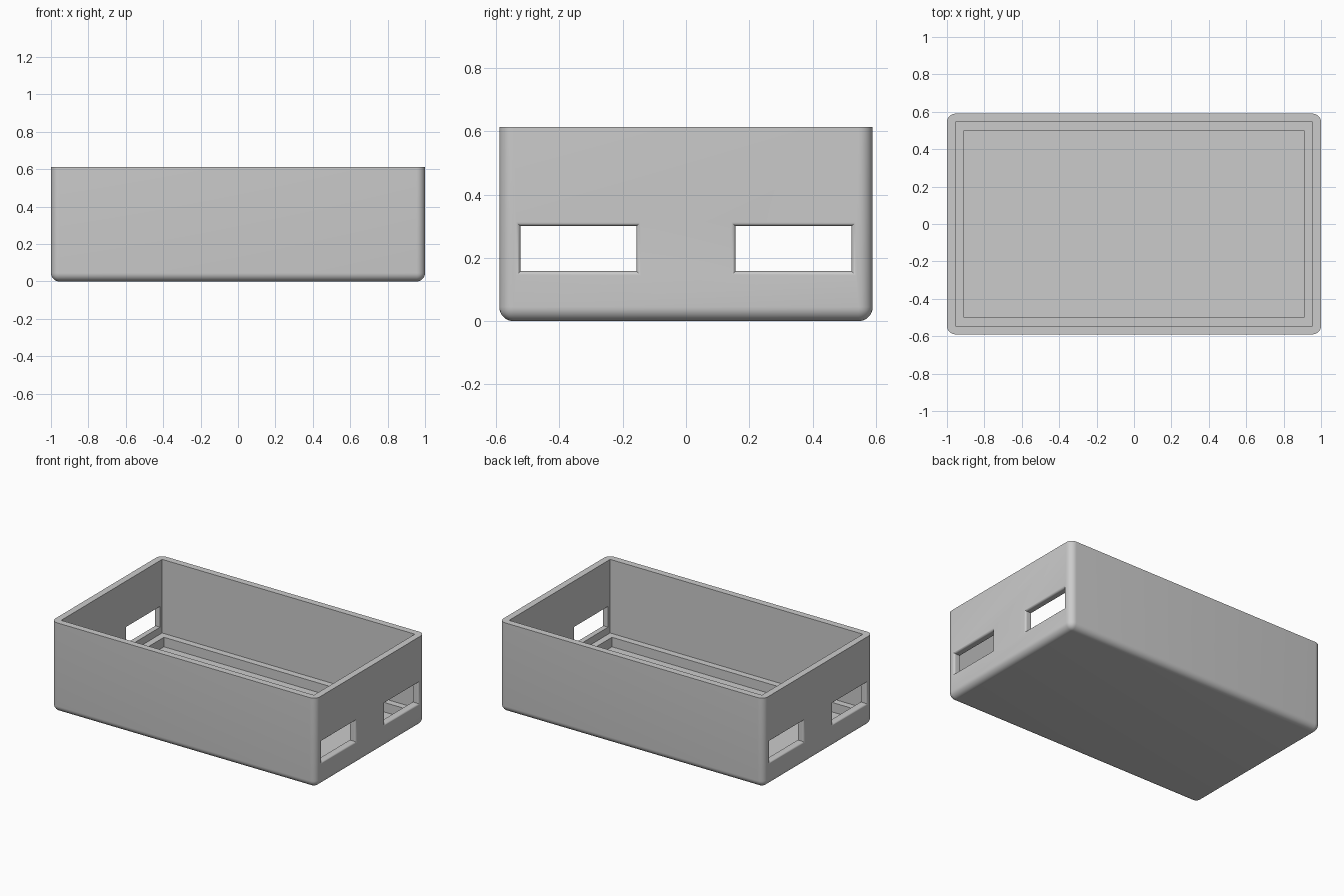
import bpy
import bmesh
import math

if "Cube" in bpy.data.objects:
    bpy.data.objects.remove(bpy.data.objects["Cube"], do_unlink=True)

HALF_X, HALF_Y, HEIGHT = 1.0, 0.59, 0.613
WALL = 0.045          # wall and floor thickness, also the outer corner radius
LEDGE_Z = 0.11        # height of the ledge around the floor recess
FLARE = 0.014         # rounding radius around the window openings

grey = bpy.data.materials.new("plain grey")
grey.use_nodes = True
colour = (0.6, 0.6, 0.6, 1)
grey.diffuse_color = colour
grey.node_tree.nodes["Principled BSDF"].inputs["Base Color"].default_value = colour


def make_object(name, bm):
    bmesh.ops.recalc_face_normals(bm, faces=bm.faces)
    mesh = bpy.data.meshes.new(name)
    bm.to_mesh(mesh)
    bm.free()
    mesh.materials.append(grey)
    obj = bpy.data.objects.new(name, mesh)
    bpy.context.collection.objects.link(obj)
    return obj


def box(hx, hy, z0, z1):
    bm = bmesh.new()
    bmesh.ops.create_cube(bm, size=1)
    for v in bm.verts:
        v.co = (v.co.x * 2 * hx, v.co.y * 2 * hy, z0 if v.co.z < 0 else z1)
    return bm


def window_cutter(side, end):
    """Rectangular opening whose outer rim flares out in a quarter round."""
    rings = [(HALF_X - 2 * WALL, 0)]
    for i in range(9):
        a = math.radians(90) * i / 8
        rings.append((HALF_X - FLARE * (1 - math.sin(a)), FLARE * (1 - math.cos(a))))
    rings.append((HALF_X + WALL, FLARE))
    bm = bmesh.new()
    loops = []
    for x, grow in rings:
        y0, y1 = 0.157 - grow, 0.523 + grow
        z0, z1 = 0.158 - grow, 0.30 + grow
        loops.append([bm.verts.new((x * end, y * side, z))
                      for y, z in ((y0, z0), (y1, z0), (y1, z1), (y0, z1))])
    for a, b in zip(loops, loops[1:]):
        for i in range(4):
            j = (i + 1) % 4
            bm.faces.new((a[i], a[j], b[j], b[i]))
    bm.faces.new(loops[0])
    bm.faces.new(loops[-1])
    return make_object("window_cutter", bm)


# Outer shell: rounded upright corners and bottom, crisp top rim
bm = box(HALF_X, HALF_Y, 0, HEIGHT)
rounded = [e for e in bm.edges if min(v.co.z for v in e.verts) < HEIGHT / 2]
bmesh.ops.bevel(bm, geom=rounded, offset=WALL, segments=8, profile=0.5, affect='EDGES')
tray = make_object("open_box", bm)

# Cavity, floor recess and the four end windows
cutters = [
    make_object("cavity_cutter", box(HALF_X - WALL, HALF_Y - WALL, LEDGE_Z, HEIGHT + 0.1)),
    make_object("recess_cutter", box(HALF_X - 2 * WALL, HALF_Y - 2 * WALL, WALL, HEIGHT)),
]
cutters += [window_cutter(s, e) for s in (-1, 1) for e in (-1, 1)]

bpy.context.view_layer.objects.active = tray
for cutter in cutters:
    cutter.hide_render = True
    cut = tray.modifiers.new("cut", 'BOOLEAN')
    cut.operation = 'DIFFERENCE'
    cut.solver = 'EXACT'
    cut.object = cutter
    bpy.ops.object.modifier_apply(modifier=cut.name)
    bpy.data.objects.remove(cutter, do_unlink=True)

# Smooth the rounded parts, keep the hard edges
bpy.ops.object.select_all(action='DESELECT')
tray.select_set(True)
bpy.ops.object.shade_smooth_by_angle(angle=math.radians(30))
